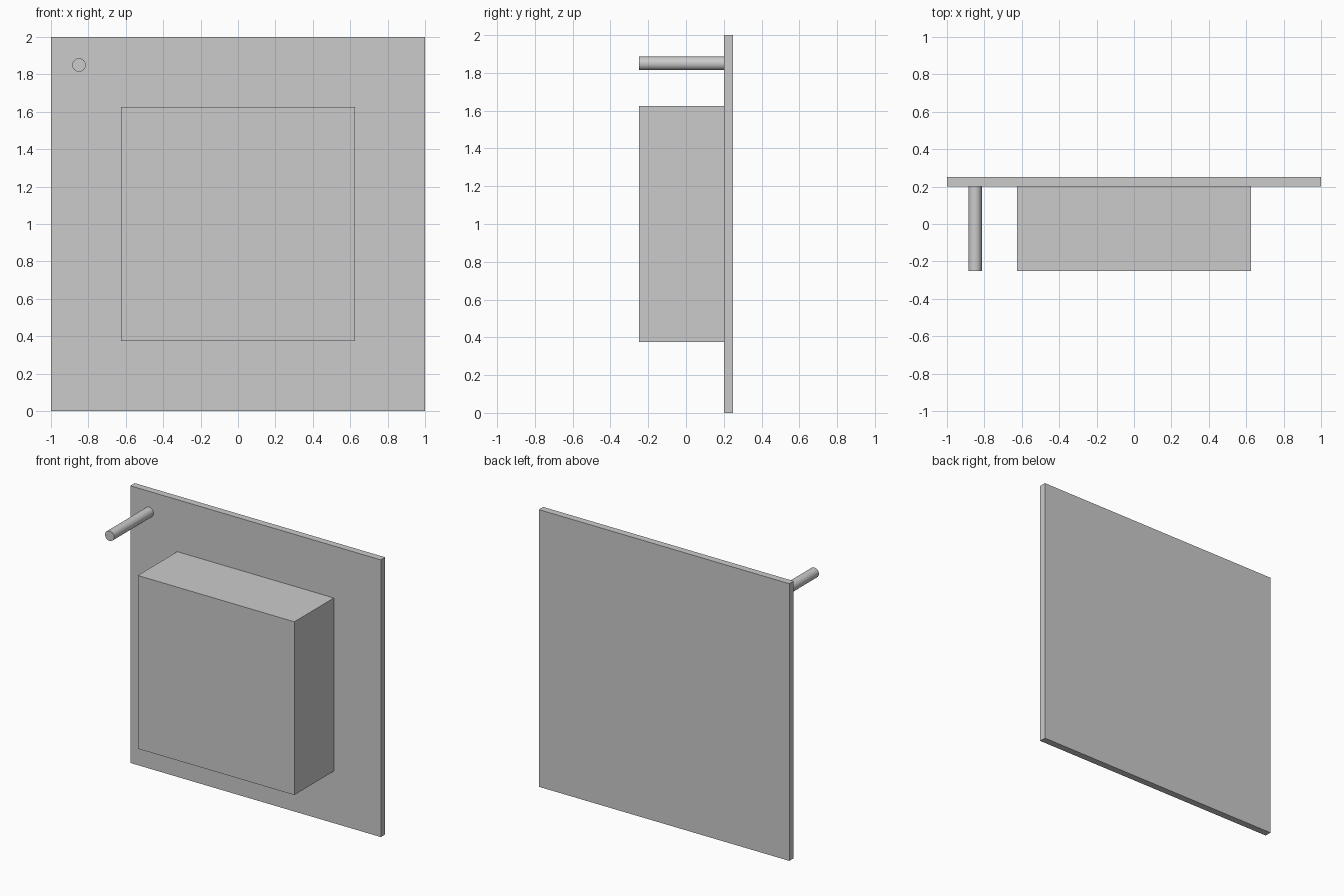
import bpy
import math

if "Cube" in bpy.data.objects:
    bpy.data.objects.remove(bpy.data.objects["Cube"])

FRONT, SEAM, BACK = -0.25, 0.20, 0.25


def box(name, x0, x1, y0, y1, z0, z1):
    bpy.ops.mesh.primitive_cube_add(
        size=1, location=((x0 + x1) / 2, (y0 + y1) / 2, (z0 + z1) / 2))
    ob = bpy.context.object
    ob.name = name
    ob.scale = (x1 - x0, y1 - y0, z1 - z0)
    bpy.ops.object.transform_apply(location=False, rotation=False, scale=True)
    return ob


# Thin square panel at the back
box("back_panel", -1, 1, SEAM, BACK, 0, 2)

# Raised square block in the middle of the panel
box("centre_block", -0.625, 0.625, FRONT, SEAM, 0.375, 1.625)

# Round peg in the upper left corner, standing out to the front
bpy.ops.mesh.primitive_cylinder_add(
    vertices=48, radius=0.036, depth=SEAM - FRONT,
    location=(-0.85, (FRONT + SEAM) / 2, 1.85), rotation=(math.pi / 2, 0, 0))
peg = bpy.context.object
peg.name = "corner_peg"
bpy.ops.object.shade_smooth_by_angle(angle=math.radians(30))
